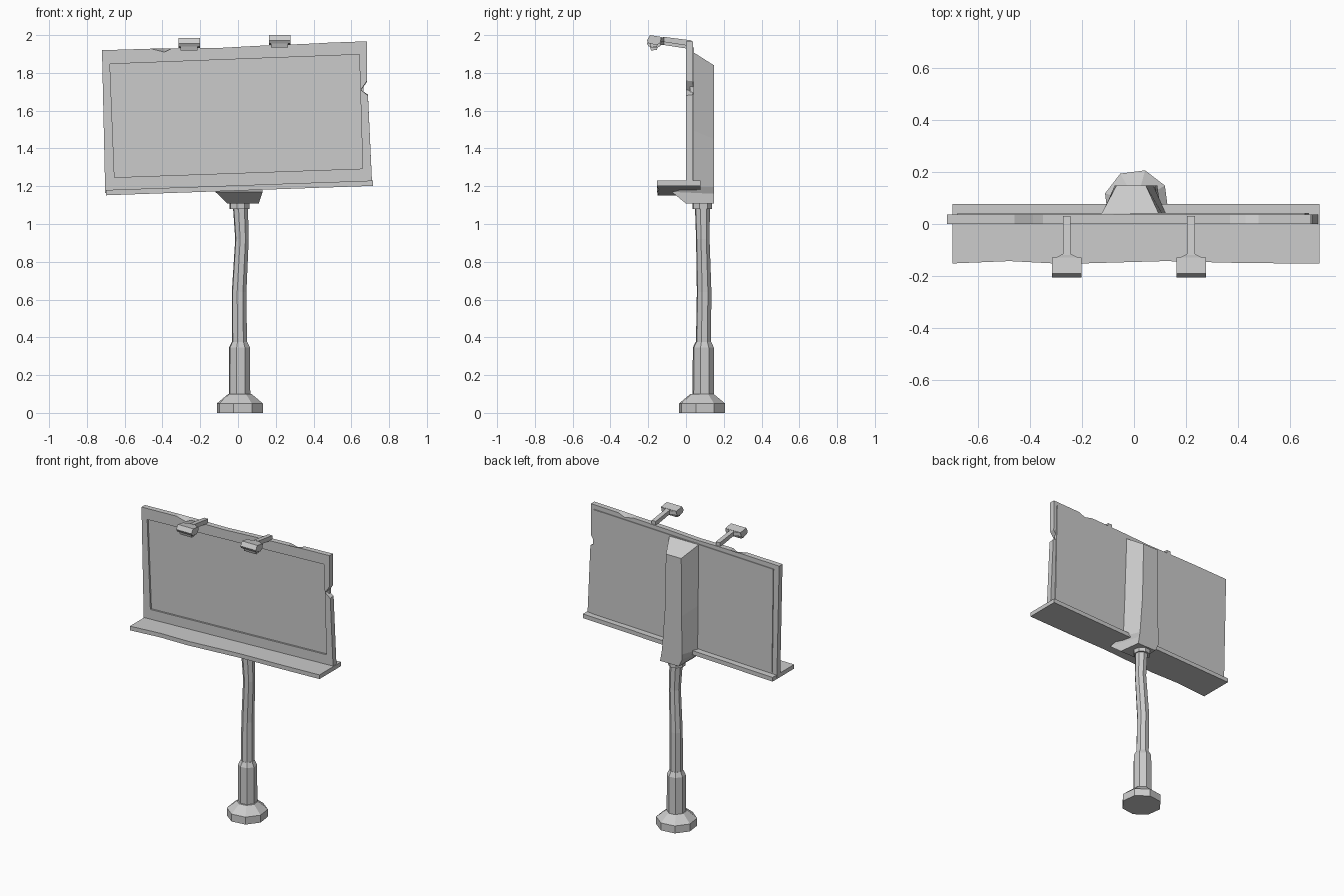
import bpy, bmesh, math


def loft(name, rings):
    """Join equal-length rings of points with quads and cap both ends."""
    bm = bmesh.new()
    vs = [[bm.verts.new(p) for p in r] for r in rings]
    n = len(rings[0])
    for a, b in zip(vs, vs[1:]):
        for i in range(n):
            j = (i + 1) % n
            bm.faces.new((a[i], a[j], b[j], b[i]))
    bm.faces.new(vs[0])
    bm.faces.new(vs[-1])
    bmesh.ops.recalc_face_normals(bm, faces=bm.faces)
    me = bpy.data.meshes.new(name)
    bm.to_mesh(me)
    bm.free()
    ob = bpy.data.objects.new(name, me)
    bpy.context.collection.objects.link(ob)
    return ob


def octagon(x, y, z, r, turn=math.radians(30)):
    return [(x + r * math.cos(turn + k * math.pi / 4),
             y + r * math.sin(turn + k * math.pi / 4), z) for k in range(8)]


def slab(name, outline, y0, y1):
    return loft(name, [[(x, y, z) for x, z in outline] for y in (y0, y1)])


# Pole: foot, sleeve, bent shaft and collar
loft("pole_foot", [octagon(0.01, 0.085, z, r) for z, r in
                   ((0, 0.126), (0.05, 0.126), (0.1, 0.064))])
loft("pole_sleeve", [octagon(0.008, 0.092, z, r) for z, r in
                     ((0.08, 0.059), (0.345, 0.058), (0.375, 0.043))])
loft("pole_shaft", [octagon(x, y, z, r) for x, y, z, r in
                    ((0.008, 0.092, 0.35, 0.041), (0.006, 0.096, 0.64, 0.040),
                     (0.021, 0.089, 0.92, 0.037), (0.013, 0.087, 1.09, 0.041))])
loft("pole_collar", [octagon(0.008, 0.086, z, 0.054) for z in (1.08, 1.115)])

# Sign frame: chipped outline, (x, front z, back z)
outline = [(-0.72, 1.92, 1.92), (-0.46, 1.928, 1.928), (-0.39, 1.91, 1.929),
           (-0.35, 1.93, 1.93), (-0.1, 1.932, 1.932), (0.1, 1.943, 1.943),
           (0.37, 1.954, 1.954), (0.43, 1.957, 1.94), (0.48, 1.96, 1.96),
           (0.683, 1.967, 1.967), (0.684, 1.76, 1.755), (0.65, 1.71, 1.705),
           (0.688, 1.68, 1.685), (0.71, 1.21, 1.21), (-0.703, 1.165, 1.165)]
frame = loft("sign_frame", [[(x, 0.0, f) for x, f, b in outline],
                            [(x, 0.036, b) for x, f, b in outline]])

# Recessed display area in front, thin plate behind
panel = [(-0.678, 1.847), (0.642, 1.897), (0.66, 1.293), (-0.654, 1.247)]
cutter = slab("recess_cutter", panel, -0.05, 0.012)
cutter.hide_render = True
cutter.hide_set(True)
mod = frame.modifiers.new("recess", 'BOOLEAN')
mod.operation = 'DIFFERENCE'
mod.object = cutter
slab("back_plate", [(-0.68, 1.89), (0.66, 1.935), (0.675, 1.23), (-0.67, 1.19)],
     0.02, 0.042)

# Walkway ledge with uneven front edge
rings = []
for x, front in ((-0.70, -0.152), (-0.48, -0.143), (-0.27, -0.154),
                 (0.12, -0.143), (0.40, -0.150), (0.715, -0.153)):
    z = 1.152 + 0.05 * (x + 0.70) / 1.415
    rings.append([(x, front, z), (x, 0.077, z),
                  (x, 0.077, z + 0.028), (x, front, z + 0.028)])
loft("ledge", rings)

# Rear housing: tapered spine and bracket under the ledge
# (front left x, front right x, front y, front z, back left x, back right x, back z)
loft("rear_housing", [
    [(fl, fy, fz), (fr, fy, fz), (br, 0.148, bz), (bl, 0.148, bz)]
    for fl, fr, fy, fz, bl, br, bz in (
        (-0.055, 0.11, 0.0, 1.108, -0.05, 0.09, 1.108),
        (-0.12, 0.13, -0.075, 1.17, -0.075, 0.08, 1.16),
        (-0.12, 0.128, 0.03, 1.195, -0.075, 0.075, 1.195),
        (-0.125, 0.115, 0.03, 1.50, -0.07, 0.055, 1.45),
        (-0.13, 0.10, 0.03, 1.915, -0.068, 0.046, 1.84))])

# Two lamps on arms
head = [(-0.207, 1.972), (-0.190, 2.0), (-0.130, 1.99),
        (-0.137, 1.958), (-0.155, 1.948), (-0.198, 1.956)]
lens = [(-0.192, 1.958), (-0.150, 1.950), (-0.155, 1.937), (-0.185, 1.935)]
arm = [(0.03, 1.88), (0.03, 1.972), (-0.12, 1.991),
       (-0.12, 1.964), (0.004, 1.945), (0.004, 1.88)]


def extrude_x(name, profile, x0, x1, dz):
    return loft(name, [[(x, y, z + dz) for y, z in profile] for x in (x0, x1)])


for side, x, dz in (("left", -0.259, -0.016), ("right", 0.220, 0.0)):
    extrude_x(side + "_lamp_arm", arm, x - 0.015, x + 0.015, dz)
    extrude_x(side + "_lamp_head", head, x - 0.057, x + 0.057, dz)
    extrude_x(side + "_lamp_lens", lens, x - 0.045, x + 0.045, dz)
    # flared neck between arm and head
    loft(side + "_lamp_neck", [
        [(x - w, y, lo + dz), (x + w, y, lo + dz), (x + w, y, hi + dz), (x - w, y, hi + dz)]
        for y, w, lo, hi in ((-0.116, 0.017, 1.964, 1.989), (-0.136, 0.055, 1.962, 1.988))])
